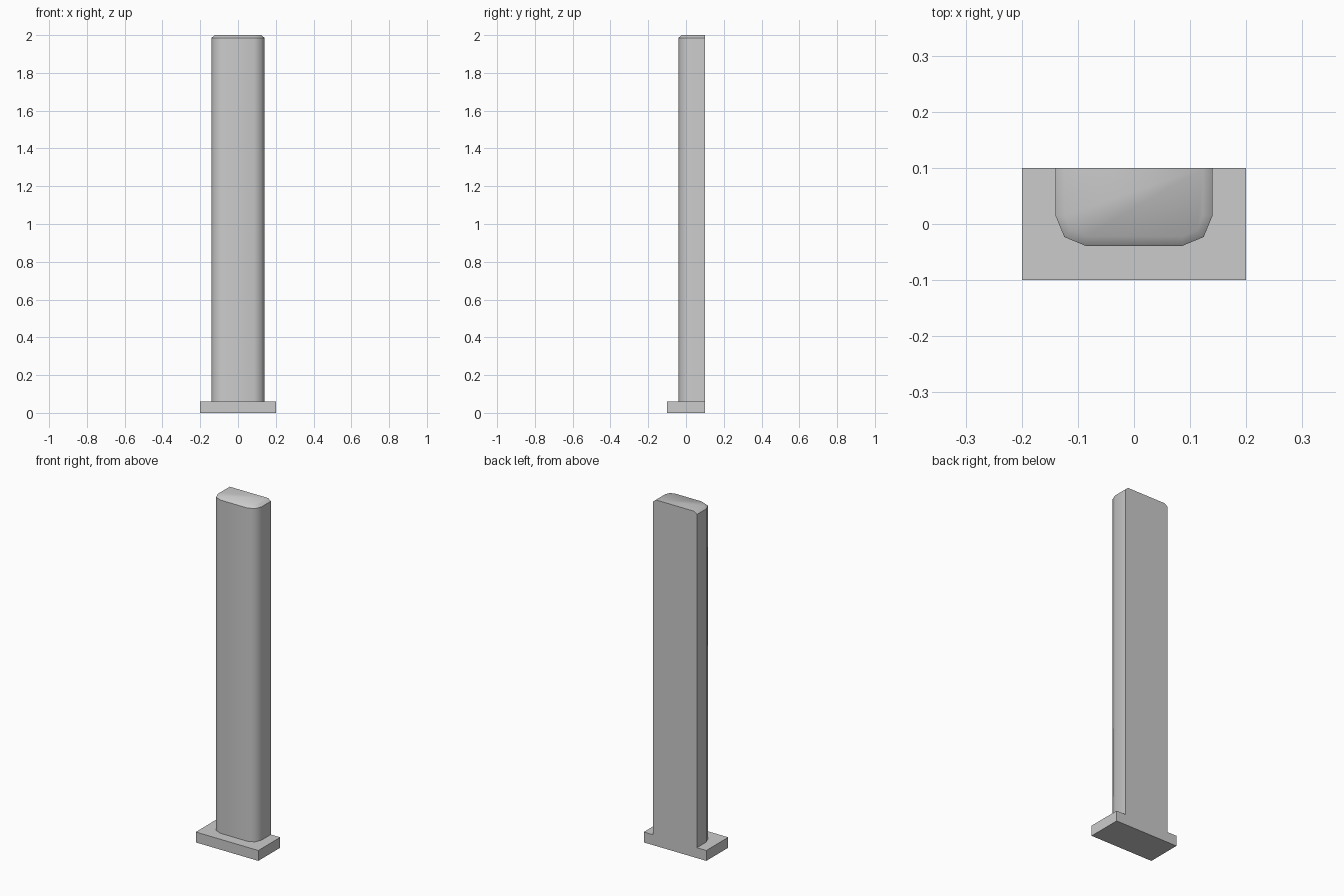
import bpy, bmesh
from math import cos, sin, pi, radians

if "Cube" in bpy.data.objects:
    bpy.data.objects.remove(bpy.data.objects["Cube"])

BACK = 0.1
CX, CY, R = 0.086, 0.015, 0.054   # corner centre and radius of the post
BASE_H, SHOULDER, TOP = 0.06, 1.986, 2.0
INSET = 0.017

bm = bmesh.new()


def post_ring(r, z):
    """Open outline: back left, round the front corners, back right."""
    pts = [(-CX - r, BACK)]
    for cx, start in ((-CX, pi), (CX, 1.5 * pi)):
        for i in range(3):
            a = start + i * pi / 4
            pts.append((cx + r * cos(a), CY + r * sin(a)))
    pts.append((CX + r, BACK))
    return [bm.verts.new((x, y, z)) for x, y in pts]


def base_ring(z):
    return [bm.verts.new((x, y, z)) for x, y in
            ((-0.2, BACK), (-0.2, -0.1), (0.2, -0.1), (0.2, BACK))]


def walls(lower, upper):
    for i in range(len(lower) - 1):
        bm.faces.new((lower[i], lower[i + 1], upper[i + 1], upper[i]))


# Foot plate
b0, b1 = base_ring(0), base_ring(BASE_H)
walls(b0, b1)
bm.faces.new(b0[::-1])

# Post with chamfered top
r0 = post_ring(R, BASE_H)
r1 = post_ring(R, SHOULDER)
r2 = post_ring(R - INSET, TOP)
walls(r0, r1)
walls(r1, r2)
bm.faces.new(r2)

# Ledge of the foot plate around the post, and the shared flat back
bm.faces.new(b1 + r0[::-1])
bm.faces.new([b0[0], b1[0], r0[0], r1[0], r2[0],
              r2[-1], r1[-1], r0[-1], b1[-1], b0[-1]])

bmesh.ops.recalc_face_normals(bm, faces=bm.faces)
mesh = bpy.data.meshes.new("post_with_foot")
bm.to_mesh(mesh)
bm.free()
post = bpy.data.objects.new("post_with_foot", mesh)
bpy.context.collection.objects.link(post)

# Smooth rounded corners, sharp rims
bpy.context.view_layer.objects.active = post
post.select_set(True)
bpy.ops.object.shade_smooth_by_angle(angle=radians(45))
